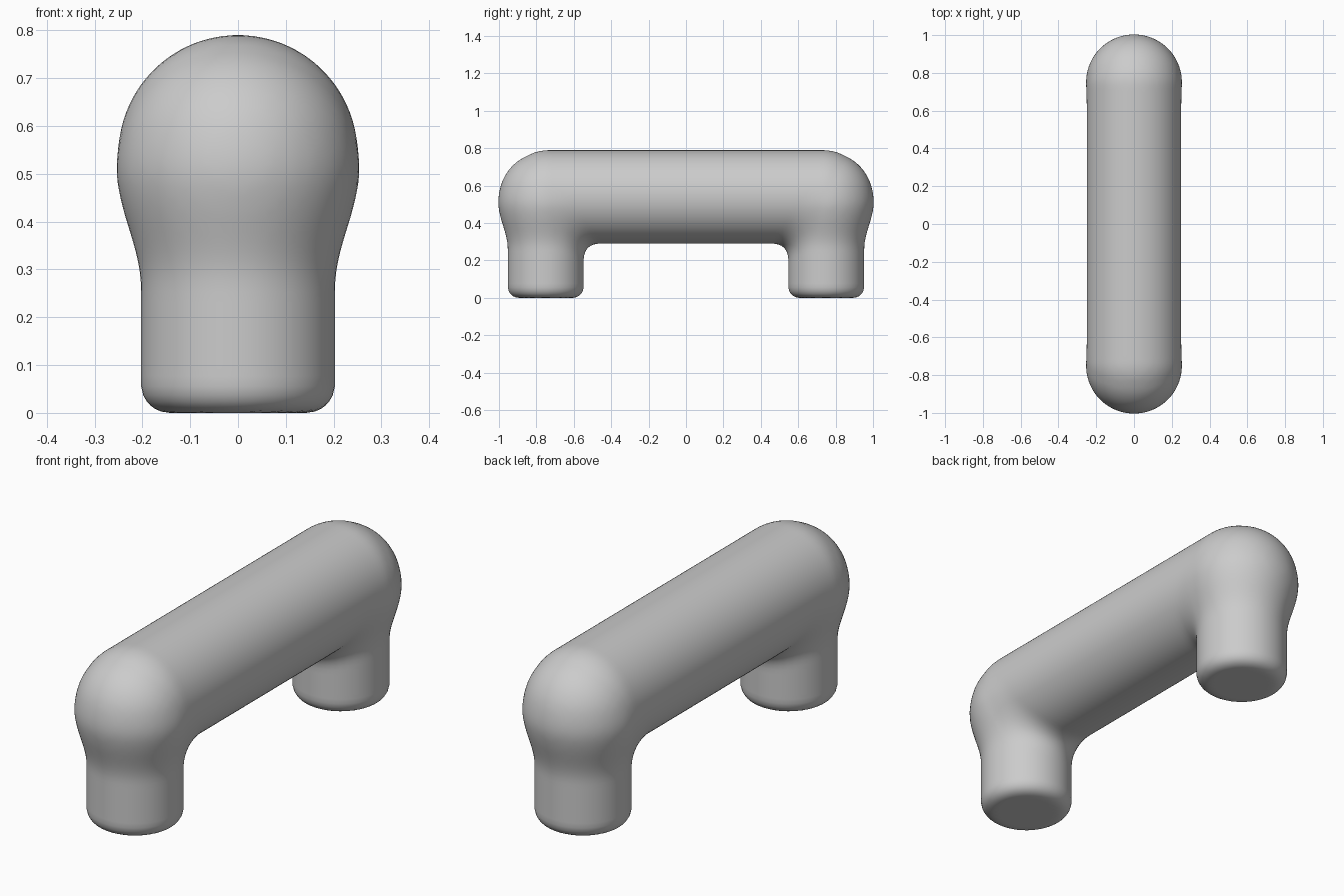
import bpy, bmesh, math
from mathutils import Vector, Matrix

if "Cube" in bpy.data.objects:
    bpy.data.objects.remove(bpy.data.objects["Cube"])

BAR_R, BAR_Z, BAR_Y = 0.25, 0.54, 0.73      # horizontal bar
BALL_Z, BALL_Y = 0.53, 0.75                 # rounded ends
LEG_R, LEG_Y, LEG_TOP, LEG_ROUND = 0.203, 0.75, 0.54, 0.06
BLEND = 0.09                                # fillet between bar and legs


def handle_distance(p):
    """Signed distance to the bar and legs, joined by a soft fillet."""
    x, y, z = p.x, abs(p.y), p.z
    bar = math.hypot(x, max(y - BAR_Y, 0), z - BAR_Z) - BAR_R
    ball = math.hypot(x, y - BALL_Y, z - BALL_Z) - BAR_R
    body = min(bar, ball)
    # rounded cylinder for the leg
    dr = math.hypot(x, y - LEG_Y) - LEG_R + LEG_ROUND
    dz = abs(z - LEG_TOP / 2) - LEG_TOP / 2 + LEG_ROUND
    leg = min(max(dr, dz), 0) + math.hypot(max(dr, 0), max(dz, 0)) - LEG_ROUND
    h = max(BLEND - abs(body - leg), 0) / BLEND
    return min(body, leg) - h * h * BLEND / 4


def gradient(p, e=0.001):
    return Vector([(handle_distance(p + a) - handle_distance(p - a)) / (2 * e)
                   for a in (Vector((e, 0, 0)), Vector((0, e, 0)), Vector((0, 0, e)))])


# Rough parts: bar, two end balls and two legs
bm = bmesh.new()
bmesh.ops.create_cone(bm, cap_ends=True, segments=48, radius1=BAR_R, radius2=BAR_R,
                      depth=2 * BALL_Y,
                      matrix=Matrix.Translation((0, 0, BAR_Z)) @ Matrix.Rotation(math.pi / 2, 4, 'X'))
for side in (-1, 1):
    bmesh.ops.create_uvsphere(bm, u_segments=48, v_segments=24, radius=BAR_R,
                              matrix=Matrix.Translation((0, side * BALL_Y, BALL_Z)))
    bmesh.ops.create_cone(bm, cap_ends=True, segments=48, radius1=LEG_R, radius2=LEG_R,
                          depth=LEG_TOP,
                          matrix=Matrix.Translation((0, side * LEG_Y, LEG_TOP / 2)))
mesh = bpy.data.meshes.new("pull_handle")
bm.to_mesh(mesh)
bm.free()
handle = bpy.data.objects.new("pull_handle", mesh)
bpy.context.collection.objects.link(handle)
bpy.context.view_layer.objects.active = handle
handle.select_set(True)

# Fuse the parts into one skin
remesh = handle.modifiers.new("fuse", 'REMESH')
remesh.mode = 'VOXEL'
remesh.voxel_size = 0.022
bpy.ops.object.modifier_apply(modifier=remesh.name)

# Relax the skin and settle it on the filleted shape
bm = bmesh.new()
bm.from_mesh(handle.data)
for step in range(5):
    bmesh.ops.smooth_vert(bm, verts=bm.verts, factor=0.5,
                          use_axis_x=True, use_axis_y=True, use_axis_z=True)
    for _ in range(2):
        for v in bm.verts:
            g = gradient(v.co)
            if g.length > 0.1:
                v.co -= g * (handle_distance(v.co) / g.length_squared)
bm.to_mesh(handle.data)
bm.free()

grey = bpy.data.materials.new("light_grey")
grey.diffuse_color = (0.6, 0.6, 0.6, 1)
grey.use_nodes = True
grey.node_tree.nodes["Principled BSDF"].inputs["Base Color"].default_value = grey.diffuse_color
handle.data.materials.clear()
handle.data.materials.append(grey)
bpy.ops.object.shade_smooth()
